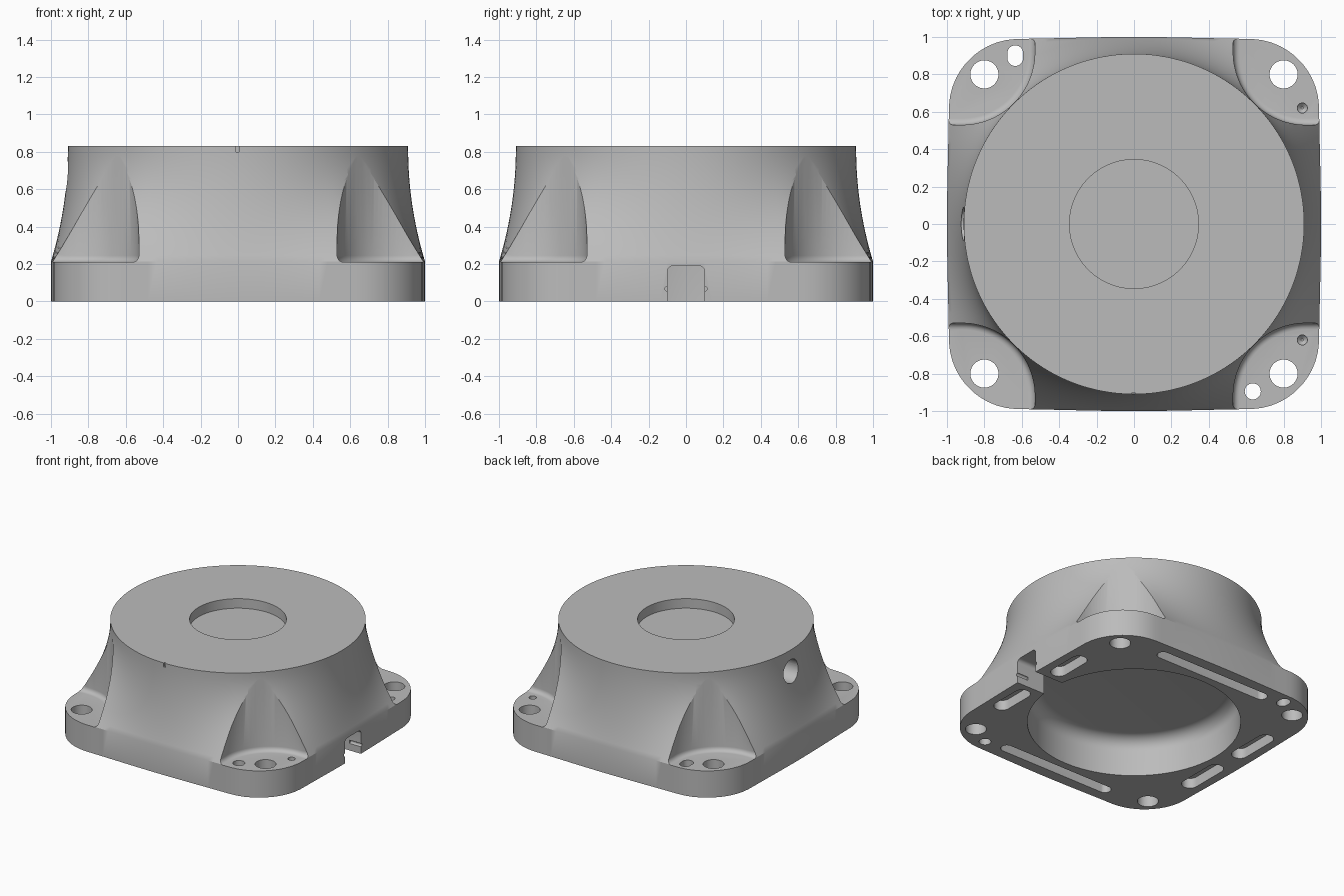
import bpy, bmesh, math
from math import sin, cos, pi, sqrt

if "Cube" in bpy.data.objects:
    bpy.data.objects.remove(bpy.data.objects["Cube"])

grey = bpy.data.materials.new("cast grey")
grey.use_nodes = True
colour = (0.5, 0.5, 0.5, 1)
grey.diffuse_color = colour
grey.node_tree.nodes["Principled BSDF"].inputs["Base Color"].default_value = colour


def loft(name, rings):
    """Closed solid through a list of equal-length point rings."""
    bm = bmesh.new()
    loops = [[bm.verts.new(p) for p in ring] for ring in rings]
    for a, b in zip(loops, loops[1:]):
        for i in range(len(a)):
            j = (i + 1) % len(a)
            bm.faces.new((a[i], a[j], b[j], b[i]))
    bm.faces.new(loops[0])
    bm.faces.new(loops[-1])
    bmesh.ops.recalc_face_normals(bm, faces=bm.faces)
    mesh = bpy.data.meshes.new(name)
    bm.to_mesh(mesh)
    bm.free()
    mesh.materials.append(grey)
    obj = bpy.data.objects.new(name, mesh)
    bpy.context.collection.objects.link(obj)
    return obj


def circle(r, z, n=64, x=0, y=0):
    return [(x + r * cos(2 * pi * i / n), y + r * sin(2 * pi * i / n), z) for i in range(n)]


def pill(x, y, lx, ly, z, n=12):
    """Slot outline of overall size lx by ly."""
    r = min(lx, ly) / 2
    ring = []
    for q, (sx, sy) in enumerate(((1, 1), (-1, 1), (-1, -1), (1, -1))):
        last = n if (lx > ly and q % 2 == 1) or (ly > lx and q % 2 == 0) else n - 1
        for i in range(last + 1 if lx != ly else n):
            a = (q + i / n) * pi / 2
            ring.append((x + sx * (lx / 2 - r) + r * cos(a), y + sy * (ly / 2 - r) + r * sin(a), z))
    clean = []
    for p in ring:
        if all(math.dist(p, c) > 1e-5 for c in clean):
            clean.append(p)
    return clean


def along_x(ring, x):
    """Stand a flat outline up so that it faces along x."""
    return [(x, p[0], p[1]) for p in ring]


# Housing: rounded square base flaring up into a round top
N = 160


def rounded_square(a, core=0.63):
    u, v = abs(cos(a)), abs(sin(a))
    big, small = max(u, v), min(u, v)
    if small / big <= core:
        dist = 1 / big
    else:
        m = core * (u + v)
        dist = m + sqrt(m * m - 2 * core * core + (1 - core) ** 2)
    return dist * (1 - 0.013 * sin(2 * a) ** 2)


def housing_ring(z, k, top_radius=0.91):
    ring = []
    for i in range(N):
        a = 2 * pi * (i + 0.5) / N
        r = top_radius + (rounded_square(a) - top_radius) * k
        ring.append((r * cos(a), r * sin(a), z))
    return ring


z_base, z_round, z_top = 0.213, 0.81, 0.83
steps = 18
rings = [housing_ring(0, 1)]
for i in range(steps + 1):
    t = i / steps
    rings.append(housing_ring(z_base + (z_round - z_base) * t, (1 - t) ** 2))
rings.append(housing_ring(z_top, 0))
housing = loft("housing", rings)
cutters = []

# Corner pockets with a filleted floor
for sx in (1, -1):
    for sy in (1, -1):
        levels = []
        fillet = 0.035
        profile = [(0.21 + fillet * (1 - cos(b)), fillet * (1 - sin(b)))
                   for b in [i * pi / 10 for i in range(6)]] + [(1.0, 0)]
        for z, inset in profile:
            r = 0.39 - inset
            arc = [(0.92 + r * cos(a), 0.92 + r * sin(a))
                   for a in [pi + i * pi / 48 for i in range(25)]]
            outline = arc + [(1.4, 0.92 - r), (1.4, 1.4), (0.92 - r, 1.4)]
            levels.append([(sx * x, sy * y, z) for x, y in outline])
        cutters.append(loft("pocket_cutter", levels))
        # Mounting hole in each corner
        x, y = sx * 0.8, sy * 0.8
        cutters.append(loft("mount_cutter", [circle(0.075, z, 40, x, y) for z in (-0.1, 0.5)]))

# Bore in the underside with a rounded inner edge, and the shallow top recess
f, depth = 0.1, 0.3
bore = [circle(0.76, -0.1, 96)]
for i in range(9):
    b = i * pi / 16
    bore.append(circle(0.76 - f * (1 - cos(b)), depth - f + f * sin(b), 96))
cutters.append(loft("bore_cutter", bore))
cutters.append(loft("recess_cutter", [circle(0.345, z, 72) for z in (0.755, 0.95)]))

# Locating holes and oval
cutters.append(loft("locating_cutter", [circle(0.043, z, 32, 0.635, -0.895) for z in (-0.1, 0.5)]))
cutters.append(loft("oval_cutter", [pill(-0.635, 0.9, 0.084, 0.11, z) for z in (-0.1, 0.5)]))

for s in (1, -1):
    # Conical dimples on the +x corners
    cutters.append(loft("dimple_cutter", [circle(r, z, 24, 0.9, s * 0.62)
                                          for r, z in ((0.006, 0.16), (0.027, 0.18), (0.027, 0.3))]))
    # Blind slots underneath
    cutters.append(loft("long_slot_cutter", [pill(0, s * 0.867, 1.0, 0.09, z) for z in (-0.1, 0.08)]))
    for x in (0.87, -0.87):
        cutters.append(loft("short_slot_cutter",
                            [pill(x, s * (0.315 if x > 0 else 0.277), 0.12, 0.34 if x > 0 else 0.4, z)
                             for z in (-0.1, 0.08)]))

# Cable notch through the +x side, with a groove in each wall
r = 0.03
notch = [(-0.1, -0.1), (0.1, -0.1)]
for cy, start in ((0.07, 0), (-0.07, pi / 2)):
    notch += [(cy + r * cos(start + i * pi / 12), 0.16 + r * sin(start + i * pi / 12)) for i in range(7)]
cutters.append(loft("notch_cutter", [along_x(notch, x) for x in (0.7, 1.1)]))
for s in (1, -1):
    groove = circle(0.013, 0, 12, s * 0.1, 0.068)
    cutters.append(loft("groove_cutter", [along_x(groove, x) for x in (0.9, 1.1)]))

# Round side port on the -x side
port = circle(0.09, 0, 40, 0, 0.665)
cutters.append(loft("port_cutter", [along_x(port, x) for x in (-1.1, -0.72)]))

# Tiny index mark at the top of the front
mark = [(-0.92, 0.8), (-0.9, 0.8), (-0.9, 0.9), (-0.92, 0.9)]
cutters.append(loft("mark_cutter", [along_x(mark, x) for x in (-0.01, 0.006)]))

# Cut everything out of the housing
bpy.ops.object.select_all(action='DESELECT')
bpy.context.view_layer.objects.active = housing
housing.select_set(True)
for cutter in cutters:
    cutter.hide_render = True
    mod = housing.modifiers.new("cut", 'BOOLEAN')
    mod.operation = 'DIFFERENCE'
    mod.solver = 'EXACT'
    mod.object = cutter
    bpy.ops.object.modifier_apply(modifier=mod.name)
    bpy.data.objects.remove(cutter)

bpy.ops.object.shade_smooth_by_angle(angle=math.radians(28))
